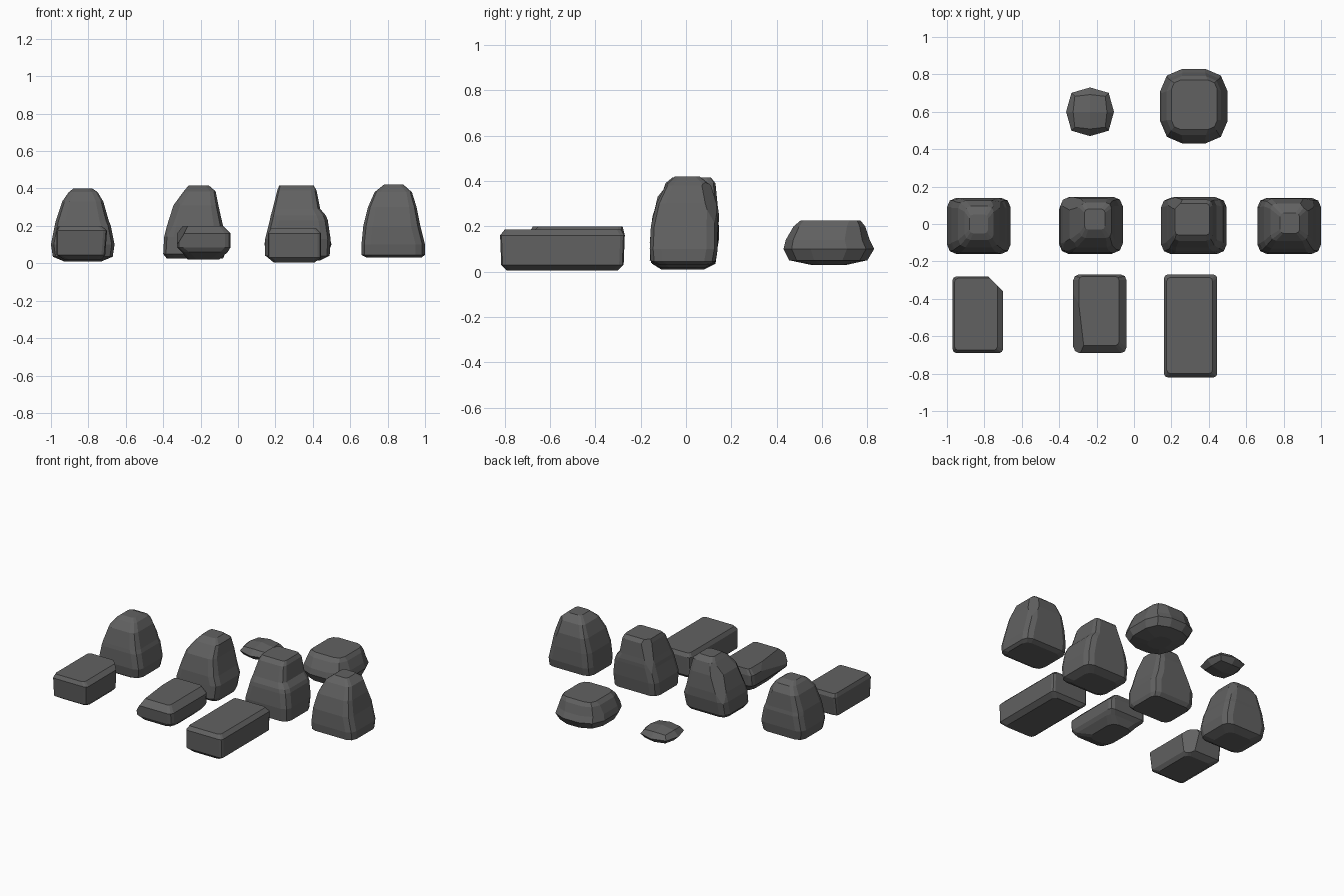
import bpy, bmesh
from mathutils import Vector

stone = bpy.data.materials.new("dark_stone")
stone.diffuse_color = (.12, .12, .12, 1)


def finish(name, bm):
    bmesh.ops.recalc_face_normals(bm, faces=bm.faces[:])
    me = bpy.data.meshes.new(name)
    bm.to_mesh(me)
    bm.free()
    me.materials.append(stone)
    bpy.context.collection.objects.link(bpy.data.objects.new(name, me))


def rock(name, rings, cuts=()):
    """Loft rounded rectangles (z, x0, x1, y0, y1, corner), then slice off chips."""
    bm = bmesh.new()
    loops = []
    for z, x0, x1, y0, y1, c in rings:
        k = c * .3
        pts = [(x0 + c, y0), (x1 - c, y0), (x1 - k, y0 + k), (x1, y0 + c),
               (x1, y1 - c), (x1 - k, y1 - k), (x1 - c, y1), (x0 + c, y1),
               (x0 + k, y1 - k), (x0, y1 - c), (x0, y0 + c), (x0 + k, y0 + k)]
        loops.append([bm.verts.new((x, y, z)) for x, y in pts])
    for a, b in zip(loops, loops[1:]):
        for i in range(12):
            j = (i + 1) % 12
            bm.faces.new((a[i], a[j], b[j], b[i]))
    bm.faces.new(loops[0][::-1])
    bm.faces.new(loops[-1])
    for co, no in cuts:
        bmesh.ops.bisect_plane(bm, geom=bm.verts[:] + bm.edges[:] + bm.faces[:],
                               plane_co=Vector(co), plane_no=Vector(no), clear_outer=True)
        rim = [e for e in bm.edges if e.is_boundary]
        if rim:
            bmesh.ops.holes_fill(bm, edges=rim, sides=0)
    finish(name, bm)


# Tall boulders, left to right
rock("tall_rock_1", [
    (.01, -.93, -.73, -.11, .08, .04),
    (.035, -.99, -.67, -.15, .13, .05),
    (.10, -1.0, -.66, -.16, .14, .05),
    (.20, -.98, -.68, -.155, .14, .05),
    (.225, -.975, -.69, -.15, .135, .05),
    (.33, -.94, -.72, -.125, .125, .04),
    (.38, -.905, -.75, -.085, .095, .03),
    (.40, -.88, -.78, -.05, .05, .02)],
    [((-.70, .11, .25), (.6, .6, .35))])

rock("tall_rock_2", [
    (.025, -.38, -.08, -.13, .11, .04),
    (.05, -.40, -.07, -.16, .13, .05),
    (.14, -.395, -.06, -.155, .145, .05),
    (.20, -.38, -.08, -.15, .145, .05),
    (.31, -.345, -.105, -.125, .135, .04),
    (.385, -.29, -.12, -.075, .115, .03),
    (.415, -.265, -.155, -.03, .08, .02)],
    [((-.355, -.11, .24), (-.6, -.5, .3)), ((-.35, .105, .24), (-.6, .6, .3))])

rock("tall_rock_3", [
    (.015, .19, .44, -.11, .08, .04),
    (.04, .145, .49, -.155, .13, .05),
    (.13, .145, .495, -.16, .14, .05),
    (.23, .17, .48, -.15, .145, .05),
    (.255, .175, .47, -.145, .145, .05),
    (.29, .185, .44, -.125, .14, .04),
    (.39, .21, .42, -.09, .13, .03),
    (.415, .22, .405, -.06, .11, .02)],
    [((.19, .12, .25), (-.6, .6, .25))])

rock("tall_rock_4", [
    (.03, .69, .98, -.12, .10, .04),
    (.045, .66, 1.0, -.155, .13, .05),
    (.10, .66, 1.0, -.16, .14, .05),
    (.20, .67, .975, -.155, .14, .05),
    (.30, .695, .955, -.13, .135, .04),
    (.38, .73, .93, -.09, .11, .03),
    (.42, .78, .885, -.05, .06, .02)],
    [((.965, .115, .22), (.6, .6, .3))])

# Flat slabs at the front
rock("slab_left", [
    (.02, -.93, -.73, -.64, -.34, .03),
    (.045, -.97, -.71, -.68, -.30, .02),
    (.175, -.97, -.70, -.69, -.28, .02),
    (.20, -.96, -.73, -.675, -.29, .02)],
    [((-.745, -.315, .1), (.7, .7, 0))])

rock("slab_middle", [
    (.02, -.27, -.10, -.58, -.33, .05),
    (.06, -.30, -.055, -.67, -.30, .04),
    (.085, -.325, -.04, -.685, -.275, .03),
    (.16, -.325, -.04, -.69, -.27, .03),
    (.20, -.295, -.08, -.65, -.28, .02)],
    [((-.31, -.5, .16), (-.85, -.1, .5))])

rock("slab_right", [
    (.005, .19, .41, -.79, -.30, .02),
    (.03, .16, .445, -.815, -.275, .02),
    (.16, .16, .445, -.82, -.27, .02),
    (.185, .175, .42, -.80, -.285, .02)])

# Rounded boulder at the back
rock("round_rock", [
    (.03, .25, .38, .55, .71, .05),
    (.05, .165, .48, .455, .80, .11),
    (.10, .14, .50, .43, .83, .12),
    (.14, .15, .49, .44, .81, .11),
    (.20, .175, .465, .475, .79, .08),
    (.225, .20, .445, .505, .77, .05)])

# The pebble is a flattened rounded cube
bm = bmesh.new()
bmesh.ops.create_cube(bm, size=2)
bmesh.ops.subdivide_edges(bm, edges=bm.edges[:], cuts=1, use_grid_fill=True)
for v in bm.verts:
    d = v.co.normalized()
    s = 1.1 if abs(d.x) > .5 and abs(d.y) > .5 else 1
    v.co = Vector((-.235 + .128 * s * d.x, .60 + .13 * s * d.y, .08 + .05 * d.z))
finish("pebble", bm)
